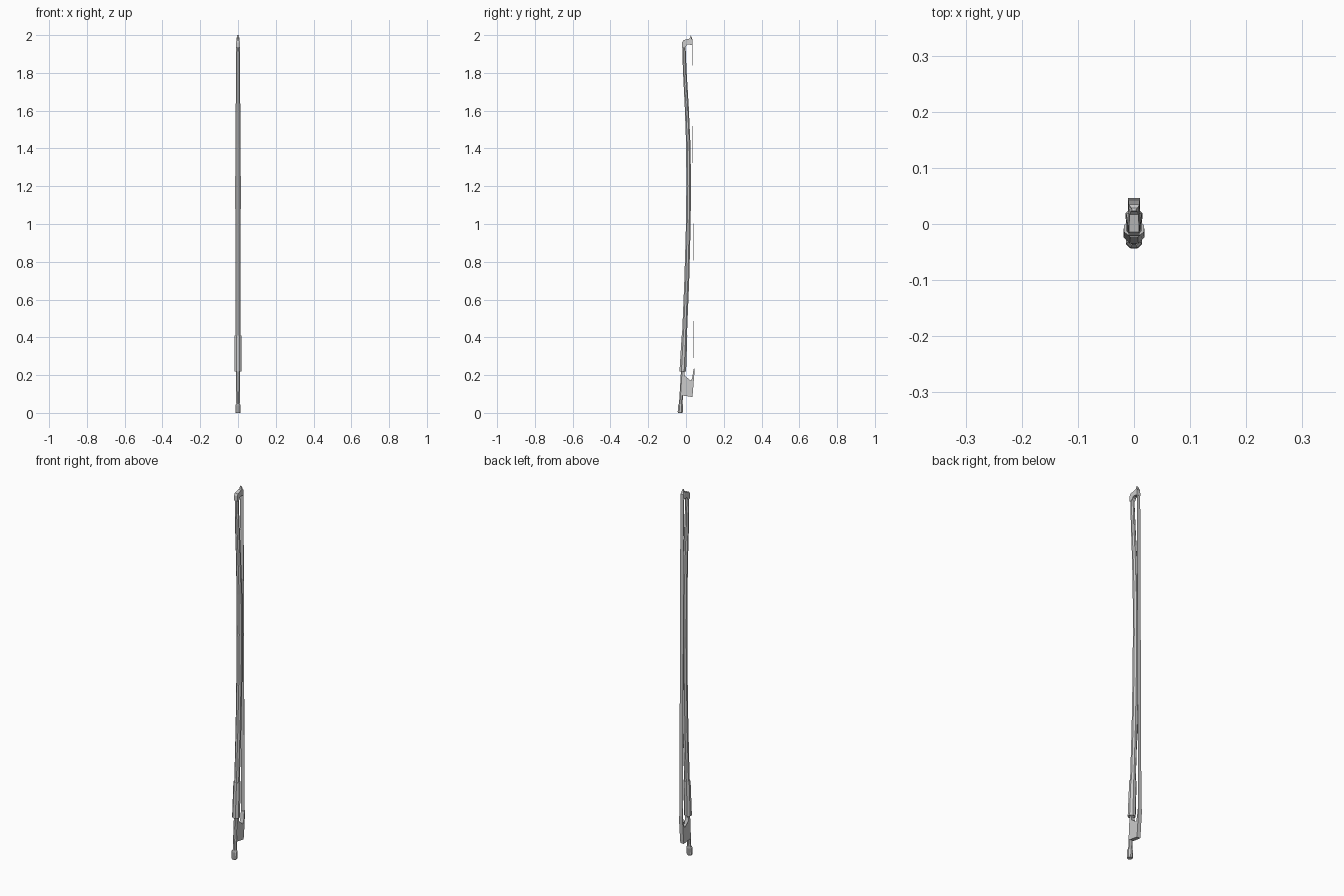
import bpy, bmesh, math


def finish(name, bm, angle=30):
    bmesh.ops.recalc_face_normals(bm, faces=bm.faces)
    me = bpy.data.meshes.new(name)
    bm.to_mesh(me)
    bm.free()
    ob = bpy.data.objects.new(name, me)
    bpy.context.collection.objects.link(ob)
    return ob


def tube(name, rings, sides=8):
    """Loft through rings of (y, z, half width, half depth)."""
    bm = bmesh.new()
    loops = []
    for y, z, rx, ry in rings:
        loops.append([bm.verts.new((rx * math.cos(a), y + ry * math.sin(a), z))
                      for a in (2 * math.pi * (i + 0.5) / sides for i in range(sides))])
    for a, b in zip(loops, loops[1:]):
        for i in range(sides):
            j = (i + 1) % sides
            bm.faces.new((a[i], a[j], b[j], b[i]))
    bm.faces.new(loops[0])
    bm.faces.new(loops[-1])
    return finish(name, bm)


def plate(name, profile):
    """Side profile of (y, z, half width), mirrored across x = 0."""
    bm = bmesh.new()
    left = [bm.verts.new((-w, y, z)) for y, z, w in profile]
    right = [bm.verts.new((w, y, z)) for y, z, w in profile]
    n = len(profile)
    caps = [bm.faces.new(left), bm.faces.new(right)]
    for i in range(n):
        j = (i + 1) % n
        bm.faces.new((left[i], left[j], right[j], right[i]))
    bmesh.ops.triangulate(bm, faces=caps)
    return finish(name, bm)


# Curved stick, tapering to the head
tube("stick", [
    (-0.028, 0.045, 0.010, 0.010), (-0.016, 0.23, 0.011, 0.011),
    (-0.008, 0.41, 0.014, 0.014), (0.004, 0.70, 0.0145, 0.014),
    (0.011, 0.95, 0.0155, 0.0135), (0.0145, 1.20, 0.016, 0.0135),
    (0.012, 1.42, 0.015, 0.0125), (0.004, 1.62, 0.013, 0.0115),
    (-0.006, 1.80, 0.012, 0.0105), (-0.010, 1.90, 0.0105, 0.010),
    (-0.011, 1.955, 0.010, 0.009)])

# Leather grip
tube("grip", [(-0.017, 0.22, 0.020, 0.019), (-0.008, 0.41, 0.019, 0.016)])

# End screw button
tube("button", [
    (-0.031, 0.0, 0.013, 0.013), (-0.0305, 0.006, 0.0155, 0.0145),
    (-0.029, 0.040, 0.0155, 0.0145), (-0.028, 0.048, 0.011, 0.011)])

# Frog with its throat cut-out and ferrule lip
w = 0.0105
plate("frog", [(y, z, w) for y, z in [
    (-0.026, 0.094), (-0.012, 0.091), (0.033, 0.084), (0.036, 0.105),
    (0.042, 0.18), (0.0465, 0.236), (0.040, 0.232), (0.034, 0.19),
    (0.027, 0.170), (0.008, 0.168), (-0.001, 0.176), (-0.006, 0.195),
    (-0.009, 0.217), (-0.02, 0.217)]])

# Head with pointed tip
plate("head", [
    (-0.021, 1.935, 0.010), (-0.020, 1.962, 0.010), (-0.014, 1.973, 0.009),
    (0.017, 1.981, 0.008), (0.022, 1.987, 0.006), (0.023, 2.0, 0.004),
    (0.027, 1.996, 0.004), (0.030, 1.981, 0.008), (0.0345, 1.976, 0.009),
    (0.0345, 1.947, 0.010), (0.010, 1.951, 0.010), (0.001, 1.946, 0.010),
    (-0.002, 1.935, 0.010)])

# Ribbon of hair
plate("hair", [(0.0325, 1.955, 0.010), (0.0415, 0.20, 0.010),
               (0.0425, 0.20, 0.010), (0.0335, 1.955, 0.010)])
